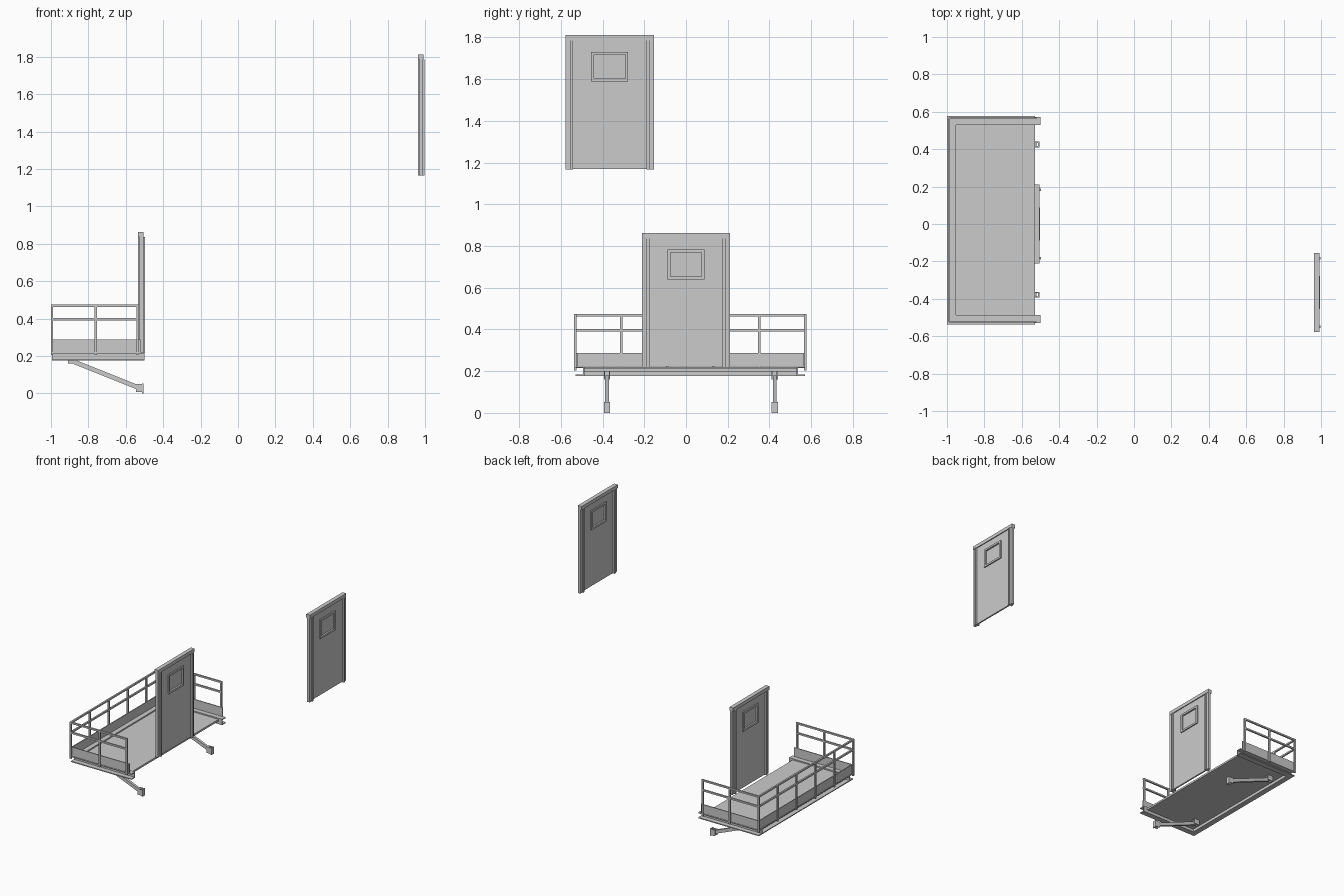
import bpy, bmesh, math
from mathutils import Matrix, Vector

if "Cube" in bpy.data.objects:
    bpy.data.objects.remove(bpy.data.objects["Cube"])


def boxes(name, spans):
    """One object made of axis-aligned boxes given as (x0,x1,y0,y1,z0,z1)."""
    bm = bmesh.new()
    for x0, x1, y0, y1, z0, z1 in spans:
        m = Matrix.Translation(((x0 + x1) / 2, (y0 + y1) / 2, (z0 + z1) / 2))
        m = m @ Matrix.Diagonal((abs(x1 - x0), abs(y1 - y0), abs(z1 - z0), 1))
        bmesh.ops.create_cube(bm, size=1, matrix=m)
    return finish(name, bm)


def finish(name, bm):
    me = bpy.data.meshes.new(name)
    bm.to_mesh(me)
    bm.free()
    ob = bpy.data.objects.new(name, me)
    bpy.context.collection.objects.link(ob)
    return ob


def ring(x0, x1, hy, z0, z1, w):
    """Four boxes forming a rectangular frame in the YZ plane."""
    return [(x0, x1, -hy, hy, z1 - w, z1), (x0, x1, -hy, hy, z0, z0 + w),
            (x0, x1, -hy, -hy + w, z0 + w, z1 - w), (x0, x1, hy - w, hy, z0 + w, z1 - w)]


# Doors: the same assembly placed twice
def door(label, offset):
    jambs = []
    for s in (-1, 1):
        jambs += [(-.526, -.506, s * .186, s * .212, .218, .863),
                  (-.534, -.498, s * .176, s * .190, .218, .837)]
    header = [(-.534, -.504, -.212, .212, .837, .863)]
    leaf = [(-.522, -.511, -.176, -.080, .222, .837), (-.522, -.511, .080, .176, .222, .837),
            (-.522, -.511, -.080, .080, .222, .650), (-.522, -.511, -.080, .080, .775, .837)]
    parts = [boxes(label + "_frame", jambs + header),
             boxes(label + "_leaf", leaf),
             boxes(label + "_window_frame", ring(-.531, -.502, .089, .640, .783, .014)),
             boxes(label + "_window_pane", [(-.519, -.514, -.08, .08, .65, .775)])]
    for p in parts:
        p.location = offset


door("lower_door", (0, 0, 0))
door("upper_door", (1.496, -.366, .948))

# Platform layout
YC, HW = .021, .557
XB, XF = -1.0, -.53


def sides(span):
    """Mirror a box (y measured outward from the centre) to both platform ends."""
    x0, x1, a, b, z0, z1 = span
    return [(x0, x1, YC + s * a, YC + s * b, z0, z1) for s in (-1, 1)]


# Channel beams with flanges facing outward
boxes("side_beams", sides((-.995, -.50, .508, .550, .214, .221)) +
      sides((-.995, -.50, .508, .550, .177, .184)) +
      sides((-.995, -.50, .508, .515, .184, .214)))
boxes("back_beam", [(-.995, -.953, YC - .550, YC + .550, .214, .221),
                    (-.995, -.953, YC - .550, YC + .550, .177, .184),
                    (-.960, -.953, YC - .515, YC + .515, .184, .214)])
boxes("deck_plate", [(-.955, XF, YC - .510, YC + .510, .198, .212)])

# Toe boards
boxes("toe_boards", sides((XB + .004, -.52, .541, .548, .222, .288)) +
      [(XB + .006, XB + .013, YC - .548, YC + .548, .222, .288)])

# Railing posts and horizontal rails
T = .012
posts = []
for i in range(6):
    y = YC - HW + T / 2 + i * (2 * HW - T) / 5
    posts.append((XB, XB + T, y - T / 2, y + T / 2, .204, .475))
for x in (-.766, -.543):
    posts += sides((x, x + T, HW - T, HW, .204, .475))
boxes("railing_posts", posts)
rails = []
for z in (.475, .402):
    rails += sides((XB, XF, HW - T, HW, z - T, z))
    rails.append((XB, XB + T, YC - HW, YC + HW, z - T, z))
boxes("railing_rails", rails)

# Diagonal support braces with upper brackets and wall feet
for label, y in (("right", -.379), ("left", .425)):
    a, b = Vector((-.875, y, .168)), Vector((-.525, y, .028))
    d = b - a
    bm = bmesh.new()
    m = Matrix.Translation((a + b) / 2) @ Matrix.Rotation(math.atan2(-d.z, d.x), 4, 'Y')
    bmesh.ops.create_cube(bm, size=1, matrix=m @ Matrix.Diagonal((d.length, .018, .024, 1)))
    finish(label + "_brace", bm)
    boxes(label + "_brace_bracket", [(-.908, -.862, y - .015, y - .009, .160, .198),
                                     (-.908, -.862, y + .009, y + .015, .160, .198)])
    boxes(label + "_brace_foot", [(-.545, -.506, y - .015, y - .009, .006, .050),
                                  (-.545, -.506, y + .009, y + .015, .006, .050),
                                  (-.512, -.504, y - .015, y + .015, .0, .052)])
